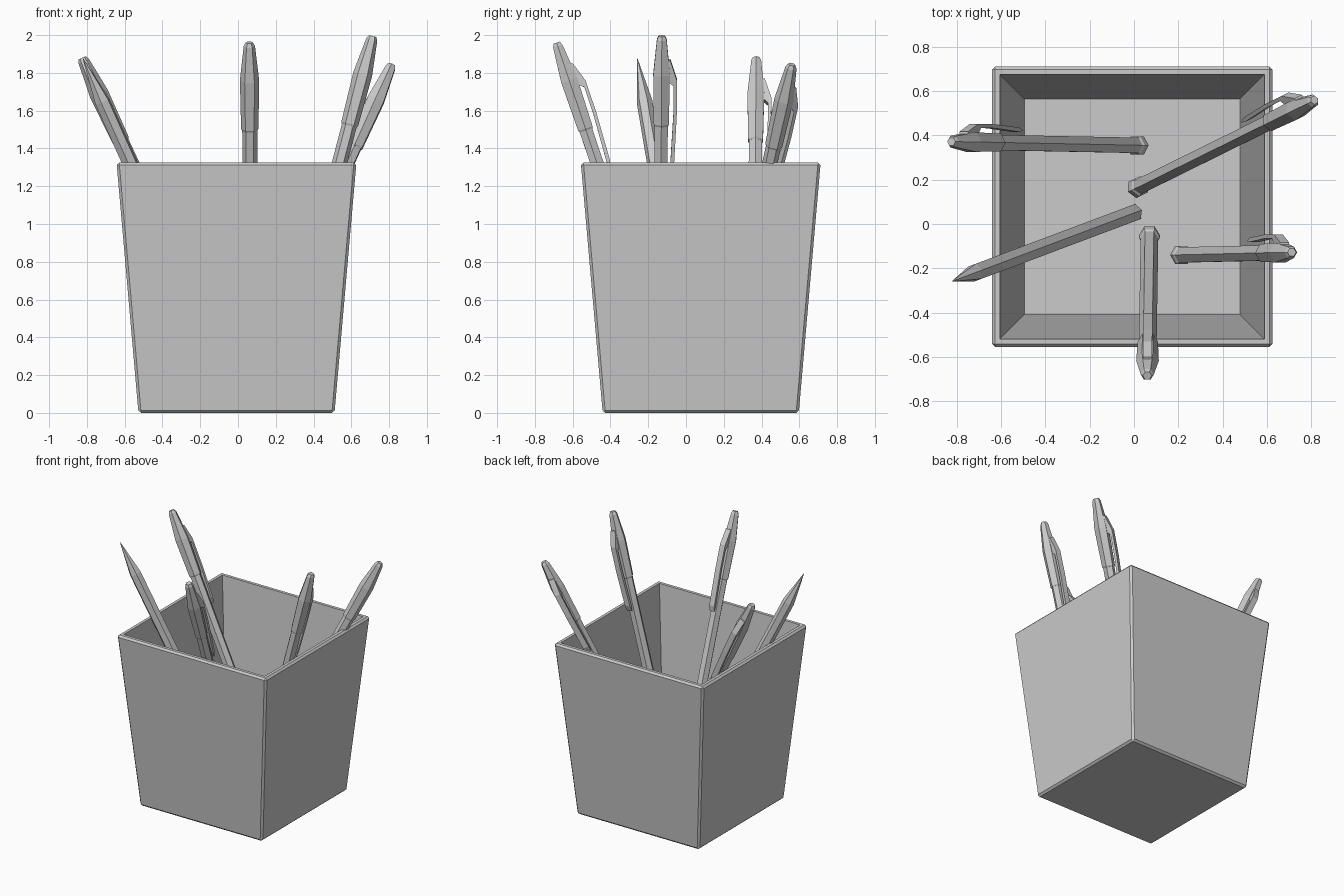
import bpy, bmesh, math
from mathutils import Vector, Matrix

if "Cube" in bpy.data.objects:
    bpy.data.objects.remove(bpy.data.objects["Cube"])


def make_object(name, bm):
    bmesh.ops.recalc_face_normals(bm, faces=bm.faces[:])
    mesh = bpy.data.meshes.new(name)
    bm.to_mesh(mesh)
    bm.free()
    obj = bpy.data.objects.new(name, mesh)
    bpy.context.collection.objects.link(obj)
    return obj


def loft(bm, rings):
    """Skin a list of point rings and close both ends."""
    vs = [[bm.verts.new(p) for p in ring] for ring in rings]
    n = len(vs[0])
    for a, b in zip(vs, vs[1:]):
        for i in range(n):
            j = (i + 1) % n
            bm.faces.new((a[i], a[j], b[j], b[i]))
    bm.faces.new(vs[0][::-1])
    bm.faces.new(vs[-1])
    return vs


def hex_rings(profile):
    """Six-sided rings from (radius, distance) pairs, flat side facing +x."""
    return [[(r * math.cos(math.radians(30 + 60 * i)),
              r * math.sin(math.radians(30 + 60 * i)), z) for i in range(6)]
            for r, z in profile]


def place(obj, bottom, tip, side):
    """Local z runs from bottom to tip, local x points to the side hint."""
    bottom, tip, side = Vector(bottom), Vector(tip), Vector(side)
    z = (tip - bottom).normalized()
    x = (side - z * side.dot(z)).normalized()
    y = z.cross(x)
    rot = Matrix((x, y, z)).transposed().to_4x4()
    obj.data.transform(Matrix.Translation(bottom) @ rot)


# Tapered square cup, hollow, with chamfered outer edges
bm = bmesh.new()
CX, CY = -0.008, 0.078
rings = [[(CX + sx * h, CY + sy * h, z) for sx, sy in
          ((-1, -1), (1, -1), (1, 1), (-1, 1))]
         for h, z in ((0.519, 0.0), (0.635, 1.325), (0.598, 1.325), (0.487, 0.035))]
vs = loft(bm, rings)
outer = set(vs[0] + vs[1])
bmesh.ops.bevel(bm, geom=[e for e in bm.edges if set(e.verts) <= outer],
                offset=0.014, segments=1, affect='EDGES', profile=0.5)
make_object("cup", bm)


def pen(number, bottom, tip, side):
    length = (Vector(tip) - Vector(bottom)).length
    # Barrel with end plug
    bm = bmesh.new()
    loft(bm, hex_rings([(0.034, 0), (0.047, 0.015), (0.047, 0.055),
                        (0.040, 0.065), (0.040, length - 0.45)]))
    place(make_object(f"pen_barrel_{number}", bm), bottom, tip, side)
    # Cap tapering to a blunt tip
    bm = bmesh.new()
    loft(bm, hex_rings([(0.041, length - 0.49), (0.046, length - 0.48),
                        (0.051, length - 0.21), (0.030, length - 0.02),
                        (0.020, length)]))
    place(make_object(f"pen_cap_{number}", bm), bottom, tip, side)
    # Clip: side profile swept across its width
    bm = bmesh.new()
    profile = [(0.030, 0.13), (0.046, 0.13), (0.082, 0.24), (0.082, 0.42),
               (0.070, 0.68), (0.055, 0.72), (0.050, 0.68), (0.064, 0.42),
               (0.064, 0.27), (0.030, 0.24)]
    loft(bm, [[(x, w, length - d) for x, d in profile] for w in (-0.021, 0.021)])
    place(make_object(f"pen_clip_{number}", bm), bottom, tip, side)


# Four pens leaning on the rim
pen(1, (0.03, 0.355, 0.05), (-0.825, 0.372, 1.88), (0, 1, 0))
pen(2, (0.005, 0.16, 0.05), (0.815, 0.56, 1.845), (-0.44, 0.9, 0))
pen(3, (0.07, -0.045, 0.05), (0.06, -0.685, 1.96), (0, 1, 0))
pen(4, (0.205, -0.14, 0.05), (0.713, -0.128, 1.995), (0, 1, 0))

# Hexagonal pencil with a sharpened point
start, point = (0.0, 0.05, 0.05), (-0.82, -0.258, 1.875)
size = (Vector(point) - Vector(start)).length
bm = bmesh.new()
loft(bm, hex_rings([(0.042, 0), (0.042, size - 0.25), (0.002, size)]))
place(make_object("pencil", bm), start, point, (0.35, -0.94, 0))
